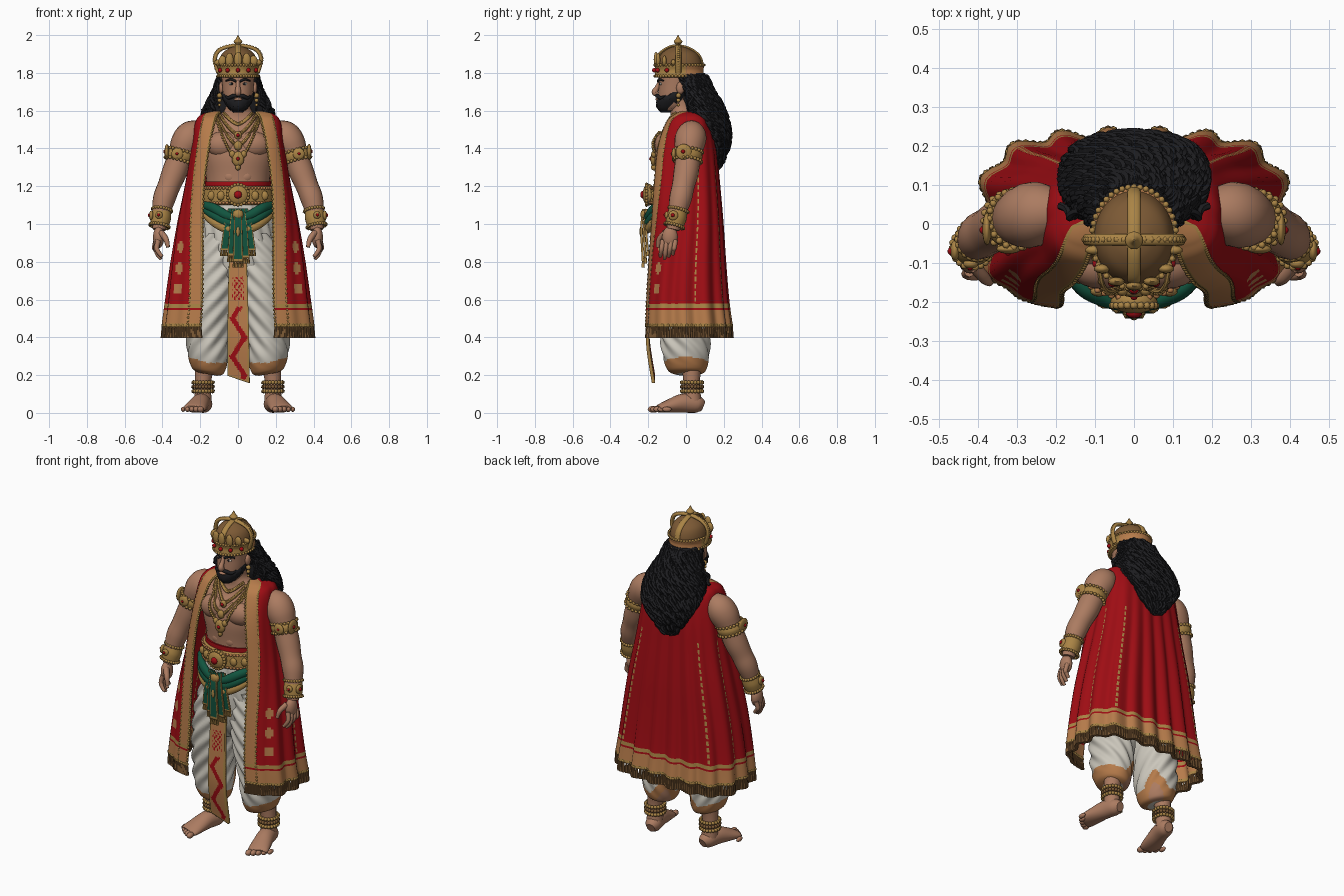
import bpy, bmesh, math, random
from math import sin, cos, pi, radians
from mathutils import Vector, Matrix
from mathutils.bvhtree import BVHTree

random.seed(4)
if "Cube" in bpy.data.objects:
    bpy.data.objects.remove(bpy.data.objects["Cube"])


def material(name, r, g, b):
    m = bpy.data.materials.new(name)
    m.use_nodes = True
    m.diffuse_color = (r, g, b, 1)
    node = next(n for n in m.node_tree.nodes if n.type == 'BSDF_PRINCIPLED')
    node.inputs["Base Color"].default_value = (r, g, b, 1)
    node.inputs["Roughness"].default_value = 0.7
    return m


skin = material("skin", .41, .2, .12)
red = material("red cloth", .35, .004, .007)
gold = material("gold", .4, .23, .06)
orange = material("orange trim", .47, .2, .07)
white = material("white cloth", .6, .57, .5)
black = material("black hair", .012, .012, .014)
green = material("green cloth", .006, .09, .05)
bronze = material("dark bronze", .2, .1, .035)


def finish(name, bm, mats, solid=0):
    bmesh.ops.recalc_face_normals(bm, faces=bm.faces)
    me = bpy.data.meshes.new(name)
    bm.to_mesh(me)
    bm.free()
    for m in mats if isinstance(mats, list) else [mats]:
        me.materials.append(m)
    for p in me.polygons:
        p.use_smooth = True
    me.set_sharp_from_angle(angle=radians(50))
    ob = bpy.data.objects.new(name, me)
    bpy.context.collection.objects.link(ob)
    if solid:
        mod = ob.modifiers.new("thickness", 'SOLIDIFY')
        mod.thickness, mod.offset = solid, 0
    return ob


def spline(rows, n):
    """Smooth resampling of rows of numbers."""
    out, last = [], len(rows) - 1
    for k in range(n):
        t = k / (n - 1) * last
        i = min(int(t), last - 1)
        f = t - i
        quad = [rows[max(i - 1, 0)], rows[i], rows[i + 1], rows[min(i + 2, last)]]
        out.append([b + .5 * f * (c - a + f * (2*a - 5*b + 4*c - d + f * (3*(b - c) + d - a)))
                    for a, b, c, d in zip(*quad)])
    return out


def grid(name, rows, mats, paint=None, closed=True, solid=0):
    bm = bmesh.new()
    vs = [[bm.verts.new(p) for p in r] for r in rows]
    n = len(rows[0])
    for i in range(len(rows) - 1):
        for j in range(n if closed else n - 1):
            k = (j + 1) % n
            f = bm.faces.new((vs[i][j], vs[i][k], vs[i+1][k], vs[i+1][j]))
            if paint:
                f.material_index = paint(i, j, f.calc_center_median())
    if closed:
        bm.faces.new(vs[0])
        bm.faces.new(vs[-1])
    return finish(name, bm, mats, solid)


def loft(name, keys, mats, n=32, steps=24, fold=lambda a, z: 0, paint=None, tilt=0):
    """Stack of ellipses: z, centre x, centre y, radius x, radius y."""
    rows = []
    for z, cx, cy, rx, ry in spline(keys, steps):
        ring = []
        for j in range(n):
            a = 2 * pi * j / n
            d = fold(a, z)
            x = cx + (rx + d) * cos(a)
            lift = tilt * (abs(x) - abs(cx)) * max(0, min(1, (.5 - z) / .25))
            ring.append(Vector((x, cy + (ry + d) * sin(a), z + lift)))
        rows.append(ring)
    return grid(name, rows, mats, paint)


def tube(name, keys, mat, ref=(0, 1, 0), n=14, steps=20):
    """Swept tube: x, y, z, radius along ref, radius across it."""
    keys = [k if len(k) == 5 else (*k, k[3]) for k in keys]
    pts, rows = spline(keys, steps), []
    for i, p in enumerate(pts):
        t = Vector(pts[min(i + 1, steps - 1)][:3]) - Vector(pts[max(i - 1, 0)][:3])
        t.normalize()
        a = Vector(ref)
        a = (a - t * a.dot(t)).normalized()
        b = t.cross(a)
        rows.append([Vector(p[:3]) + a * p[3] * cos(2*pi*j/n) + b * p[4] * sin(2*pi*j/n) for j in range(n)])
    return grid(name, rows, mat)


def bits(name, items, mat, kind='ball', detail=1):
    """Many small balls or cones in one object: location, scale."""
    bm = bmesh.new()
    for loc, s in items:
        s = s if isinstance(s, tuple) else (s, s, s)
        m = Matrix.LocRotScale(Vector(loc), None, Vector(s))
        if kind == 'ball':
            bmesh.ops.create_icosphere(bm, subdivisions=detail, radius=1, matrix=m)
        else:
            bmesh.ops.create_cone(bm, cap_ends=True, segments=7, radius1=1, radius2=.45, depth=2, matrix=m)
    return finish(name, bm, mat)


def strip(name, keys, mats, paint, cols=16, steps=30, slant=0, solid=.012):
    """Hanging cloth: x, y, z, half width."""
    rows = []
    for x, y, z, w in spline(keys, steps):
        rows.append([Vector((x + w * t, y, z - slant * t)) for t in [2*j/cols - 1 for j in range(cols + 1)]])
    return grid(name, rows, mats, paint, closed=False, solid=solid)


def oval(c, rx, ry, n):
    return [(c[0] + rx * cos(2*pi*i/n), c[1] + ry * sin(2*pi*i/n), c[2]) for i in range(n)]


# Torso and chest
torso = loft("torso", [(1.0, 0, -.02, .17, .13), (1.12, 0, -.025, .165, .135), (1.25, 0, -.03, .17, .13),
    (1.36, 0, -.03, .195, .135), (1.45, 0, -.015, .215, .13), (1.51, 0, 0, .195, .1),
    (1.56, 0, -.005, .122, .077), (1.605, 0, -.02, .07, .065), (1.66, 0, -.035, .062, .062)], skin, steps=40)
muscles = bits("chest_muscles", [((s*.08, -.105, 1.42), (.09, .062, .07)) for s in (1, -1)] +
    [((s*.038, -.125, z), (.045, .034, .04)) for s in (1, -1) for z in (1.25, 1.315)], skin, detail=3)
trees = [BVHTree.FromPolygons([v.co for v in o.data.vertices], [p.vertices[:] for p in o.data.polygons])
         for o in (torso, muscles)]


def on_chest(x, z):
    hits = [t.ray_cast(Vector((x, -1, z)), Vector((0, 1, 0)))[0] for t in trees]
    return Vector((x, min([h.y for h in hits if h] or [-.05]) - .008, z))


# Necklaces and pendants
for k, (w, top, drop) in enumerate([(.075, 1.59, .055), (.095, 1.58, .1), (.108, 1.565, .145), (.113, 1.555, .215)]):
    line = [on_chest(w * t, top - drop * (1 - abs(t) ** 1.5)) for t in [i / 20 - 1 for i in range(41)]]
    tube(f"necklace_{k}", [(*p, .006) for p in line], gold, n=6, steps=80)
    bits(f"necklace_beads_{k}", [(p + Vector((0, -.004, -.008)), .0085) for p in line], gold)
bits("pendants", [(on_chest(x, z), (r, .015, r * 1.2)) for x, z, r in
    [(0, 1.47, .02), (0, 1.415, .022), (0, 1.345, .034), (-.03, 1.37, .016), (.03, 1.37, .016), (0, 1.3, .014)]], gold, detail=2)
bits("pendant_gems", [(on_chest(0, z) + Vector((0, -.012, 0)), .01) for z in (1.345, 1.47)], red, detail=2)

# Head and face
loft("head", [(1.6, 0, -.075, .04, .045), (1.63, 0, -.07, .064, .074), (1.68, 0, -.06, .078, .086),
    (1.74, 0, -.052, .084, .092), (1.8, 0, -.045, .088, .1), (1.86, 0, -.04, .08, .09)], skin)
loft("beard", [(1.59, 0, -.1, .022, .03), (1.615, 0, -.09, .052, .064), (1.65, 0, -.076, .076, .08),
    (1.675, 0, -.062, .085, .077), (1.7, 0, -.04, .086, .07)], black, fold=lambda a, z: .003 * sin(15 * a + 120 * z))
tube("nose", [(0, -.138, 1.755, .01), (0, -.152, 1.725, .012), (0, -.165, 1.697, .017), (0, -.148, 1.687, .012)], skin)
bits("lips", [((0, -.15, 1.66), (.024, .012, .008))], skin, detail=2)
for s, side in ((1, "left"), (-1, "right")):
    bits(side + "_eye", [((s*.034, -.133, 1.742), (.015, .008, .007))], white, detail=2)
    bits(side + "_pupil", [((s*.034, -.139, 1.742), (.007, .004, .007))], black, detail=2)
    tube(side + "_eyebrow", [(s*.01, -.147, 1.754, .006), (s*.036, -.142, 1.766, .007), (s*.064, -.12, 1.758, .004)], black, n=8)
    tube(side + "_moustache", [(0, -.154, 1.68, .008), (s*.025, -.152, 1.678, .011), (s*.05, -.135, 1.668, .009),
        (s*.066, -.115, 1.678, .004)], black, n=8)
    bits(side + "_ear", [((s*.088, -.03, 1.72), (.014, .022, .034))], skin, detail=2)
    bits(side + "_earring", [((s*.098, -.04, 1.68 - k*.025), .014 - k*.003) for k in range(3)], gold, detail=2)

# Crown
loft("crown_dome", [(1.79, 0, -.035, .098, .12), (1.85, 0, -.035, .102, .119), (1.9, 0, -.035, .086, .096),
    (1.93, 0, -.04, .048, .052), (1.942, 0, -.04, .012, .012)], bronze)
loft("crown_band", [(1.775, 0, -.035, .1, .124), (1.785, 0, -.035, .108, .13), (1.815, 0, -.035, .105, .127),
    (1.838, 0, -.035, .111, .131), (1.845, 0, -.035, .1, .12)], [gold, orange], n=48, paint=lambda i, j, c: int(c.y > 0))
for z in (1.783, 1.842):
    bits("crown_rim_beads", [(p, .009) for p in oval((0, -.035, z), .108, .13, 44)], gold)
bits("crown_crest", [((.107*sin(a), -.035 - .124*cos(a), 1.85 + .02*cos(a)), (.022, .012, .034*cos(a) + .008))
    for a in [radians(d) for d in range(-75, 76, 25)]], gold, detail=2)
bits("crown_gems", [((.11*sin(a), -.035 - .133*cos(a), 1.814), .012) for a in [radians(d) for d in (-60, -30, 0, 30, 60)]], red, detail=2)
side_arch = [(s*x, -.04, z, .015, .01) for s, x, z in
    [(-1, .105, 1.8), (-1, .122, 1.87), (-1, .092, 1.924), (0, 0, 1.945), (1, .092, 1.924), (1, .122, 1.87), (1, .105, 1.8)]]
tube("crown_side_arch", side_arch, gold, steps=40)
tube("crown_long_arch", [(0, y, z, .017, .008) for y, z in
    [(-.15, 1.85), (-.14, 1.9), (-.09, 1.935), (-.04, 1.943), (.02, 1.928), (.07, 1.89), (.088, 1.84)]], gold, ref=(1, 0, 0), steps=40)
bits("crown_arch_beads", [((p[0]*1.04, p[1], p[2] + .004), .009) for p in spline(side_arch, 36)], gold)
loft("crown_finial", [(1.935, 0, -.042, .03, .03), (1.95, 0, -.042, .014, .014), (1.965, 0, -.042, .023, .023),
    (1.98, 0, -.042, .012, .012), (2.0, 0, -.042, .002, .002)], gold, n=16)

# Long curly hair
hair = [(1.8, 0, .01, .092, .088), (1.72, 0, .05, .115, .081), (1.65, 0, .08, .15, .094), (1.58, 0, .105, .178, .1),
    (1.5, 0, .16, .168, .063), (1.43, 0, .182, .13, .04), (1.36, 0, .174, .08, .026), (1.29, 0, .162, .025, .01)]
loft("hair_mass", hair, black, steps=40, fold=lambda a, z: .005 * sin(9 * a + 60 * z))
path = spline(hair, 60)
for k in range(84):
    base, phase, wave = radians(-38 + 256 * k / 83), random.uniform(0, 6), random.uniform(.5, 1)
    keys = []
    for i in range(2, random.randint(40, 59)):
        z, _, cy, rx, ry = path[i]
        out = .002 + .01 * cos(wave * i + phase)
        a = base + .1 * sin(wave * i + phase)
        keys.append(((rx + out) * cos(a), cy + (ry + out) * sin(a), z, .0095))
    tube("hair_curl", keys, black, n=5, steps=len(keys) * 2)
for s in (1, -1):
    for k in range(6):
        tube("front_lock", [(s*(.085 + (.025 + .016*k) * t + .009*sin(14*t + k)), .005 + .012*cos(14*t + k) + .03*t, 1.74 - (.18 - .008*k) * t, .01)
            for t in [i / 14 for i in range(15)]], black, n=6, steps=30)

# Arms, hands and arm jewellery
for s, side in ((1, "left"), (-1, "right")):
    tube(side + "_arm", [(s*x, y, z, r) for x, y, z, r in [(.195, .03, 1.497, .057), (.243, .028, 1.47, .08), (.275, .02, 1.427, .082),
        (.304, .012, 1.36, .068), (.338, 0, 1.27, .066), (.366, -.015, 1.2, .06), (.392, -.03, 1.13, .059),
        (.41, -.052, 1.04, .044), (.418, -.068, .97, .034)]], skin, n=20, steps=40)
    bits(side + "_palm", [((s*.42, -.085, .93), (.03, .042, .058))], skin, detail=3)
    for k in range(4):
        y, low = -.122 + .022 * k, .012 * abs(k - 1)
        tube(f"{side}_finger_{k}", [(s*(.422 + .004*k), y, .915, .014), (s*(.43 + .004*k), y - .006, .875, .013),
            (s*(.422 + .004*k), y - .01, .84 + low, .012), (s*(.402 + .004*k), y - .014, .815 + low, .009)], skin, n=8)
    tube(side + "_thumb", [(s*.408, -.11, .955, .017), (s*.382, -.14, .92, .015), (s*.37, -.15, .877, .01)], skin, n=8)
    for label, hi, lo, r in (("armband", (.3, .013, 1.385), (.314, .008, 1.335), .071), ("bracelet", (.402, -.04, 1.075), (.416, -.062, .99), .048)):
        hi, lo = Vector((s*hi[0], *hi[1:])), Vector((s*lo[0], *lo[1:]))
        mid, axis = (hi + lo) / 2, (hi - lo).normalized()
        tube(f"{side}_{label}", [(*hi, r), (*mid, r + .006), (*lo, r)], gold, n=24)
        u = axis.cross(Vector((0, 1, 0))).normalized()
        v = axis.cross(u)
        bits(f"{side}_{label}_beads", [(c + (u*cos(k*pi/11) + v*sin(k*pi/11)) * (r + .003), .01)
            for c in (hi, lo) for k in range(22)], gold)
        for d, q in ((Vector((s*.9, -.3, .2)), 1), (Vector((s*.2, -.97, .1)), .75)):
            c = mid + (d - axis * d.dot(axis)).normalized() * (r + .006)
            size = .042 * q if label == "armband" else .026 * q
            thin = (.012, size, size) if q == 1 else (size, .012, size)
            bits(f"{side}_{label}_medallion", [(c, thin)], gold, detail=3)
            bits(f"{side}_{label}_gem", [(c + d * .009, .011 * q)], red, detail=2)


# Draped trousers, parted behind the shins; lower legs, feet and anklets
def hem_paint(i, j, c):
    x = abs(c.x)
    rise = max(0, .155 - x) * 1.5 * max(0, min(1, (c.y - .02) / .06))
    if c.z < .185 + rise:
        return 2
    return int(c.z < .265 + rise * .9 + .3 * max(0, x - .16))


loft("hip_cloth", [(1.16, 0, -.025, .168, .14), (1.05, 0, -.025, .185, .15), (.9, 0, -.02, .2, .155), (.75, 0, -.01, .18, .14),
    (.64, 0, 0, .1, .09)], white, n=72, steps=40, fold=lambda a, z: .006 * sin(16 * a + 25 * z))
for s, side in ((1, "left"), (-1, "right")):
    loft(side + "_trouser", [(.95, s*.09, -.02, .1, .13), (.8, s*.115, -.02, .125, .142), (.6, s*.14, -.015, .125, .142),
        (.42, s*.157, -.005, .113, .13), (.3, s*.16, .0, .106, .122), (.225, s*.16, .005, .085, .1), (.205, s*.16, .01, .05, .06)],
        [white, orange, skin], n=90, steps=84, tilt=.18, paint=hem_paint,
        fold=lambda a, z, s=s: .007 * sin(8 * (a if s > 0 else pi - a) + 57 * z) * min(1, max(0, (z - .24) * 8)))
    tube(side + "_calf", [(s*.165, .03, .45, .07), (s*.17, .03, .3, .06), (s*.185, .03, .17, .044), (s*.185, .035, .06, .047)], skin)
    tube(side + "_foot", [(s*.175, .09, .035, .025, .028), (s*.18, .06, .045, .045, .045), (s*.197, -.01, .052, .049, .051),
        (s*.215, -.08, .038, .056, .038), (s*.23, -.135, .025, .059, .024), (s*.235, -.15, .021, .047, .016)], skin, ref=(1, 0, 0), n=20)
    bits(side + "_toes", [((s*(.198 + .023*k), -.177 + .011*k + .004*k*k/2, .019), (.018 - .0015*k, .026, .018 - .001*k)) for k in range(5)], skin, detail=2)
    for k in range(3):
        ring = oval((s*.185, .032, .115 + .023*k), .052, .054, 20)
        bits(side + "_anklet", [(p, .012) for p in ring], bronze if k == 1 else gold)

# Belt and buckle
loft("red_waistband", [(1.19, 0, -.03, .175, .142), (1.225, 0, -.03, .174, .14)], red, steps=4)
loft("belt", [(1.1, 0, -.03, .18, .152), (1.115, 0, -.03, .19, .162), (1.185, 0, -.03, .188, .16), (1.2, 0, -.03, .176, .15)], gold, n=48)
for z in (1.112, 1.19):
    bits("belt_beads", [(p, .0095) for p in oval((0, -.03, z), .187, .161, 60)], orange)
bits("buckle", [((0, -.198, 1.155), (.06, .032, .058))], gold, detail=3)
bits("buckle_beads", [((.055*cos(k*pi/10), -.209, 1.155 + .054*sin(k*pi/10)), .011) for k in range(20)], gold)
bits("buckle_gem", [((0, -.229, 1.155), (.021, .013, .021))], red, detail=2)
bits("belt_studs", [((s*x, -.03 - .162*math.sqrt(1 - (x/.19)**2), 1.15), (.022, .014, .026)) for s in (1, -1) for x in (.09, .14)], gold, detail=2)

# Sash swags and hanging ends
for s in (1, -1):
    for k, mat in enumerate((green, green, gold)):
        tube("sash_swag", [(s*.185, -.09, 1.1 - .018*k, .02), (s*.13, -.165, 1.085 - .035*k, .02, .025),
            (s*.07, -.195, 1.05 - .035*k, .02, .025), (s*.015, -.205, 1.03 - .03*k, .02)], mat)
edge = lambda i, j, c: int(j in (0, 1, 14, 15) or i > 26)
for x, low, w, y in ((-.062, .86, .02, -.203), (.062, .86, .02, -.203), (-.03, .83, .018, -.215), (.035, .82, .018, -.215), (0, .8, .022, -.228)):
    strip("sash_end", [(x * .6, y + .005, 1.08, w * .8), (x * .9, y - .008, .98, w), (x * 1.1, y, low, w * 1.25)], [green, gold], edge)
    bits("sash_tassels", [((x * 1.1 + w * t, y, low - .01), (.008, .01, .02)) for t in (-1, -.3, .3, 1)], gold, 'cone')
bits("sash_knot", [((0, -.222, 1.05), (.03, .02, .03)), ((0, -.237, .96), (.012, .01, .03))], gold, detail=2)


# Long front panel with a winding red band
def panel_paint(i, j, c):
    if j < 2 or j > 21 or i > 76:
        return 1
    zigzag = abs((c.z / .2) % 1 - .5) * 4 - 1
    winding = c.z < .56 and abs(c.x - .003 - .033 * zigzag) < .015
    flower = .6 < c.z < .72 and abs(c.x) < .03 and sin(c.x * 260) * sin(c.z * 200) > .2
    return 2 if winding or flower else 0


strip("front_panel", [(.0, -.18, .85, .045), (0, -.193, .65, .052), (.002, -.203, .4, .057), (.003, -.172, .178, .059)],
      [orange, gold, red], panel_paint, cols=24, steps=80, slant=.02, solid=.018)

# Open cloak: z, side, back, front, half opening
cloak = [(1.592, .12, .045, -.02, .092), (1.575, .187, .09, -.06, .11), (1.533, .22, .122, -.105, .125), (1.4, .238, .152, -.155, .153),
    (1.2, .27, .17, -.178, .178), (1.0, .308, .185, -.188, .185), (.8, .34, .196, -.2, .185), (.6, .366, .21, -.21, .188), (.455, .384, .228, -.215, .199)]
TRIM, BODY, P = 8, 62, .6


def cloak_half(z, xs, yb, yf, xe):
    """Outline from the front edge to the middle of the back, evenly spaced past the trim."""
    end = pi - math.asin(min(1, (xe / xs) ** (1 / P)))
    yc, ry = (yb + yf) / 2, (yb - yf) / 2
    line = []
    for k in range(301):
        a = end * (1 - k / 300)
        line.append(Vector((xs * sin(a) ** P if a > 0 else 0, yc + ry * math.copysign(abs(cos(a)) ** P, cos(a)), z)))
    dist = [0]
    for p, q in zip(line, line[1:]):
        dist.append(dist[-1] + (q - p).length)
    trim, total = min(.07, dist[-1] * .25), dist[-1]
    wanted = [trim * k / TRIM for k in range(TRIM)] + [trim + (total - trim) * k / BODY for k in range(BODY + 1)]
    out, i = [], 0
    for n, d in enumerate(wanted):
        while i < 299 and dist[i + 1] < d:
            i += 1
        p = line[i].lerp(line[i + 1], min(1, (d - dist[i]) / max(dist[i + 1] - dist[i], 1e-6)))
        u = max(0, n - TRIM) / BODY
        push = Vector((p.x, p.y, 0)).normalized() * (.013 * max(0, 1.6 - z) * min(1, u * 6) * cos(u * 2 * pi * 6.5))
        out.append(p + push)
    return out


def cloak_paint(i, j, c):
    k = min(j, 2 * (TRIM + BODY) - 1 - j)
    if c.z < .58:
        return 2 if c.z > .56 or c.z < .475 else 0 if c.z > .545 else 1
    if k < TRIM:
        return 2 if k in (0, TRIM - 1) else 1
    if k in (TRIM + 24, TRIM + 38) and i % 3 and c.z < 1.3:
        return 2
    spot = (k - TRIM - 5.5) ** 2 / 6 + (((c.z - .6) % .11 - .055) / .028) ** 2
    return 1 if spot < 1 and c.z < .93 else 0


rows = []
for r in spline(cloak, 130):
    half = cloak_half(*r)
    rows.append(half + [Vector((-p.x, p.y, p.z)) for p in reversed(half[:-1])])
grid("cloak", rows, [red, orange, gold], cloak_paint, closed=False, solid=.014)
hem = rows[-1]
bits("cloak_fringe", [(p + Vector((0, 0, -.022)), (.011, .011, .036)) for p in hem], bronze, 'cone')
bits("cloak_hem_beads", [(p + Vector((0, 0, .008)), .011) for p in hem[::2]], gold)
for j in (0, TRIM, -1, -1 - TRIM):
    bits("cloak_edge_beads", [(r[j] + Vector((0, -.004, 0)), .0075) for r in rows[6::2]], gold)
